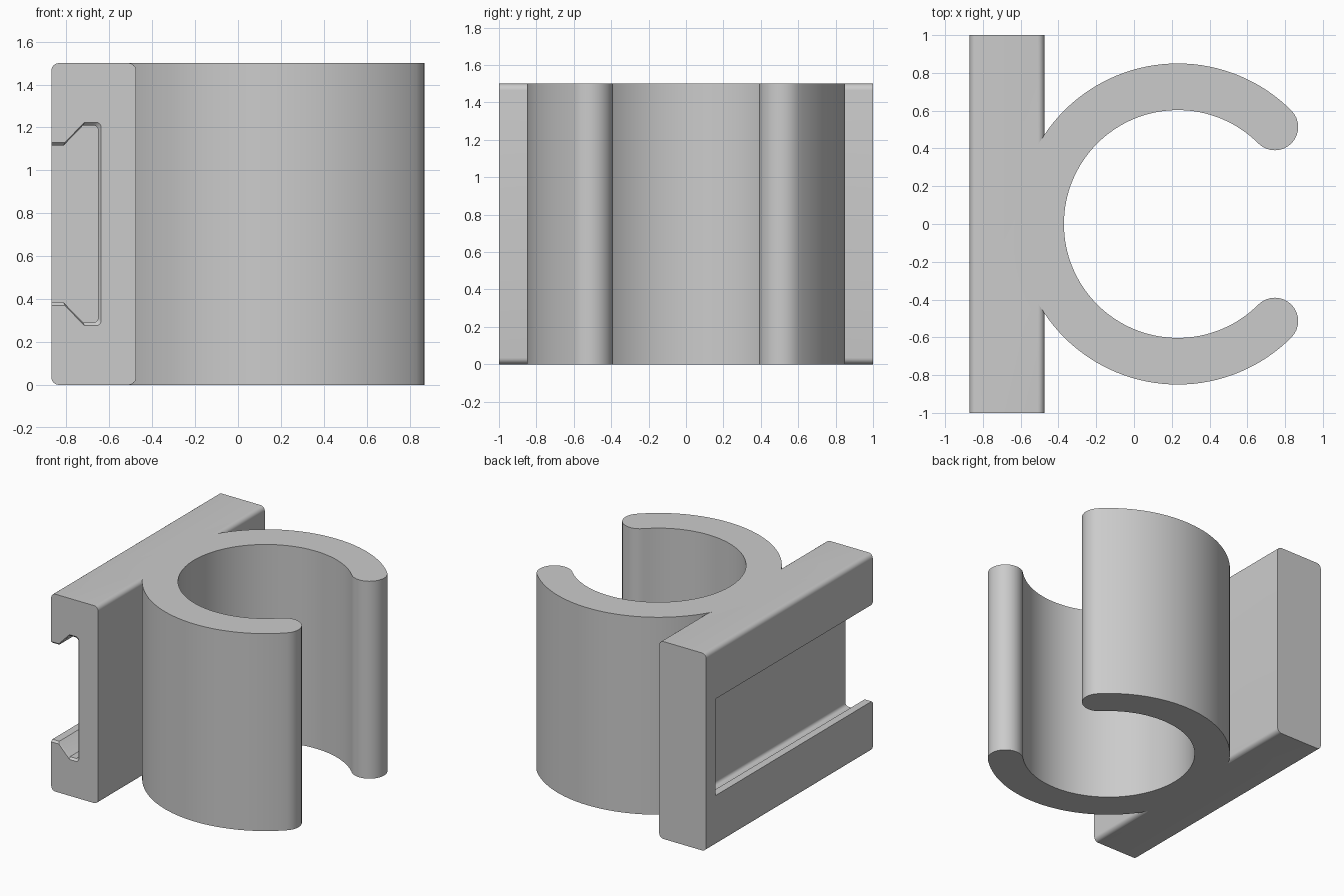
import bpy
import bmesh
from math import sin, cos, pi, radians

cube = bpy.data.objects.get("Cube")
if cube:
    bpy.data.objects.remove(cube, do_unlink=True)

grey = bpy.data.materials.new("plain grey")
grey.use_nodes = True
colour = (0.6, 0.6, 0.6, 1)
grey.diffuse_color = colour
grey.node_tree.nodes["Principled BSDF"].inputs["Base Color"].default_value = colour

HEIGHT = 1.5
MID = HEIGHT / 2


def arc(cx, cy, r, a0, a1, n):
    """Points along an arc, angles in degrees."""
    angles = [radians(a0 + (a1 - a0) * i / n) for i in range(n + 1)]
    return [(cx + r * cos(a), cy + r * sin(a)) for a in angles]


def loft(name, rings):
    """Closed solid skinned through matching rings of 3D points."""
    bm = bmesh.new()
    loops = [[bm.verts.new(p) for p in ring] for ring in rings]
    bm.faces.new(loops[0])
    bm.faces.new(loops[-1])
    for a, b in zip(loops, loops[1:]):
        for i in range(len(a)):
            j = (i + 1) % len(a)
            bm.faces.new((a[i], a[j], b[j], b[i]))
    bmesh.ops.recalc_face_normals(bm, faces=bm.faces)
    mesh = bpy.data.meshes.new(name)
    bm.to_mesh(mesh)
    bm.free()
    mesh.materials.append(grey)
    obj = bpy.data.objects.new(name, mesh)
    bpy.context.collection.objects.link(obj)
    return obj


def boolean(target, tool, operation):
    """Apply a boolean, then discard the tool object."""
    tool.hide_render = True
    mod = target.modifiers.new(operation.lower(), "BOOLEAN")
    mod.operation = operation
    mod.solver = "EXACT"
    mod.object = tool
    bpy.context.view_layer.objects.active = target
    bpy.ops.object.modifier_apply(modifier=mod.name)
    bpy.data.objects.remove(tool, do_unlink=True)


# Mounting plate: rounded rectangle run along y
X0, X1, R = -0.87, -0.475, 0.035
corners = [(X1 - R, HEIGHT - R), (X0 + R, HEIGHT - R), (X0 + R, R), (X1 - R, R)]
section = []
for k, (x, z) in enumerate(corners):
    section += arc(x, z, R, 90 * k, 90 * k + 90, 6)
plate = loft("clip_and_mounting_plate", [[(x, y, z) for x, z in section] for y in (-1, 1)])


# Undercut slot, open at the front with a small lead-in chamfer
def slot_section(y, grow):
    lip, pocket, back, r = 0.367 + grow, 0.46 + grow, -0.652 + grow, 0.024
    half = [(-1, lip), (-0.812 + grow * 0.4, lip), (-0.722 + grow * 0.4, pocket)]
    half += arc(back - r, pocket - r, r, 90, 0, 5)
    outline = half + [(x, -z) for x, z in reversed(half)]
    return [(x, y, MID + z) for x, z in outline]


slot = loft("slot_cutter", [slot_section(y, g) for y, g in
                            ((-1.1, 0.014), (-1, 0.014), (-0.985, 0), (0.89, 0))])
boolean(plate, slot, "DIFFERENCE")

# Open C-shaped clip with rounded tips
CX, OUTER, INNER = 0.232, 0.85, 0.603
mean, tip = (OUTER + INNER) / 2, (OUTER - INNER) / 2
tx, ty = mean * cos(pi / 4), mean * sin(pi / 4)
outline = arc(CX, 0, OUTER, 45, 315, 96)
outline += arc(CX + tx, -ty, tip, -45, 135, 16)[1:]
outline += arc(CX, 0, INNER, 315, 45, 96)[1:]
outline += arc(CX + tx, ty, tip, 225, 405, 16)[1:-1]
clip = loft("clip", [[(x, y, z) for x, y in outline] for z in (0, HEIGHT)])
boolean(plate, clip, "UNION")

# Smooth curves, sharp edges
bpy.ops.object.select_all(action="DESELECT")
plate.select_set(True)
bpy.context.view_layer.objects.active = plate
bpy.ops.object.shade_smooth_by_angle(angle=radians(25))
